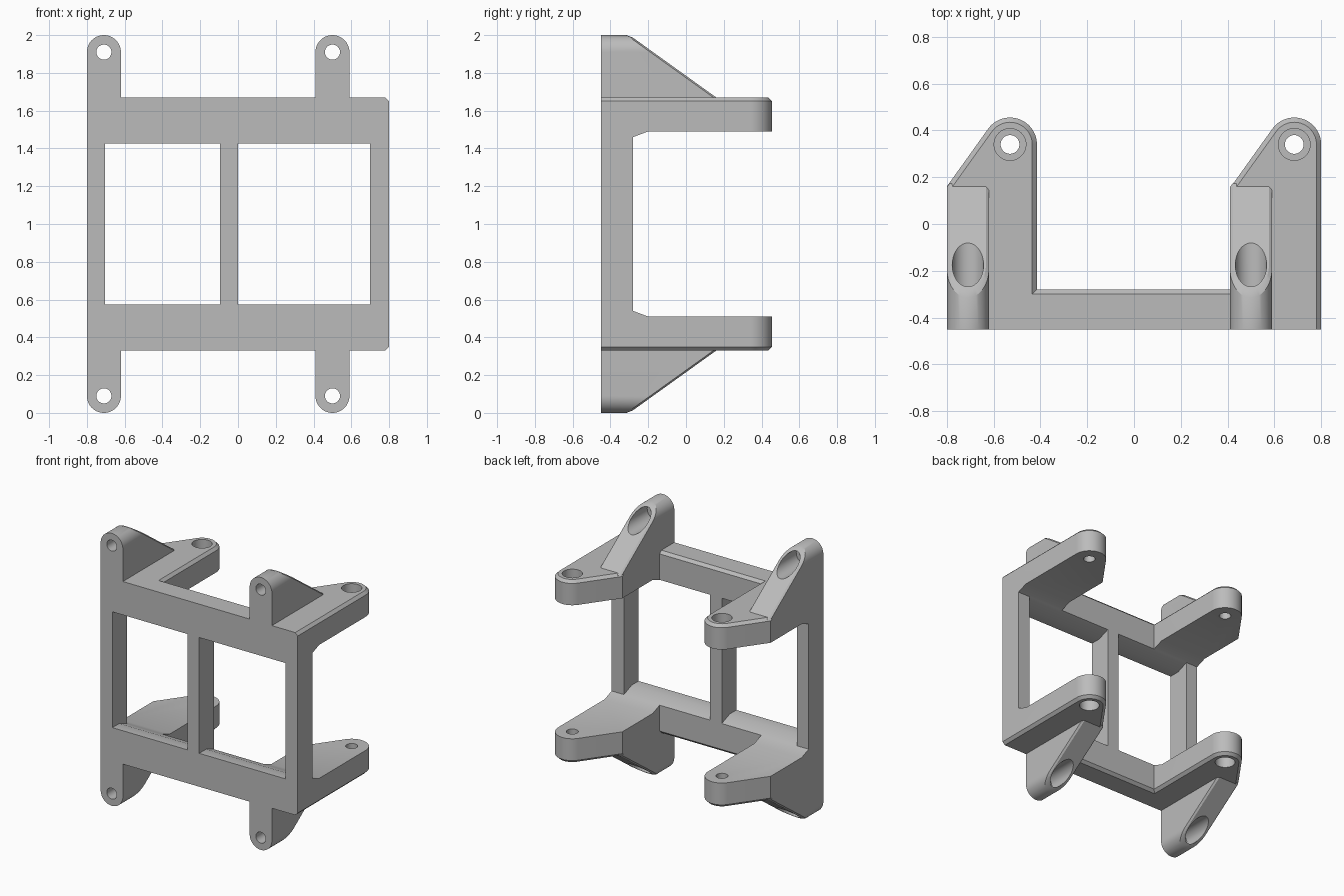
import bpy, bmesh
from math import sin, cos, pi, radians

if "Cube" in bpy.data.objects:
    bpy.data.objects.remove(bpy.data.objects["Cube"])

# Upper half is modelled around z = 0, then mirrored and lifted to z = 1
FRONT, BACK, TOP = -0.45, -0.28, 0.67
ARMS = [(-0.80, -0.415), (0.41, 0.80)]
BOSS_R, BOSS_Y = 0.115, 0.34
LUG_R, LUG_Z = 0.09, 0.91


def loft(name, rings):
    """Solid through matching rings of points, capped at both ends."""
    bm = bmesh.new()
    loops = [[bm.verts.new(p) for p in ring] for ring in rings]
    for a, b in zip(loops, loops[1:]):
        for i in range(len(a)):
            j = (i + 1) % len(a)
            bm.faces.new((a[i], a[j], b[j], b[i]))
    bm.faces.new(loops[0][::-1])
    bm.faces.new(loops[-1])
    bmesh.ops.recalc_face_normals(bm, faces=bm.faces)
    mesh = bpy.data.meshes.new(name)
    bm.to_mesh(mesh)
    bm.free()
    obj = bpy.data.objects.new(name, mesh)
    bpy.context.collection.objects.link(obj)
    return obj


def arc(cx, cy, r, start, end, n):
    angles = [radians(start + (end - start) * i / n) for i in range(n + 1)]
    return [(cx + r * cos(a), cy + r * sin(a)) for a in angles]


def side_prism(name, profile, x0, x1):
    return loft(name, [[(x, y, z) for y, z in profile] for x in (x0, x1)])


def box(name, x0, x1, z0, z1):
    return side_prism(name, [(FRONT, z0), (BACK, z0), (BACK, z1), (FRONT, z1)], x0, x1)


def cylinder(name, cu, cv, r, start, end, axis):
    circle = arc(cu, cv, r, 0, 360, 48)[:-1]
    return loft(name, [[(u, v, w) if axis == "z" else (u, w, v) for u, v in circle]
                       for w in (start, end)])


def arm_edge(x0, x1, d):
    """Rounded arm end with its slanted outer side, inset by d."""
    cx, slant = x1 - BOSS_R, 144.4
    nx, ny = cos(radians(slant)), sin(radians(slant))
    y = BOSS_Y + (BOSS_R - d - nx * (x0 - cx)) / ny
    return arc(cx, BOSS_Y, BOSS_R - d, 0, slant, 24) + [(x0, y)]


def u_outline(z, d):
    left, right = ARMS
    pts = [(left[0], FRONT), (right[1] - d, FRONT)] + arm_edge(*right, d)
    pts += [(right[0], BACK - d), (left[1] - d, BACK - d)] + arm_edge(*left, d)
    return [(x, y, z) for x, y in pts]


def lug_ring(cx, d, back):
    r = LUG_R - d
    pts = [(cx - r, 0.66), (cx + r, 0.66)] + arc(cx, LUG_Z, r, 0, 180, 24)
    return [(x, FRONT if back is None else -0.30 + (1 - z) * 1.394 - back, z)
            for x, z in pts]


# Rail with two arms, chamfered along the top edge
bracket = loft("bracket_frame", [u_outline(0.49, 0), u_outline(0.65, 0), u_outline(TOP, 0.02)])

# Rail underside and window posts
parts = [side_prism("rail_lip", [(FRONT, 0.425), (-0.37, 0.425), (BACK, 0.46),
                                 (BACK, 0.52), (FRONT, 0.52)], -0.8, 0.8)]
for x0, x1 in [(-0.80, -0.705), (-0.095, 0.0), (0.70, 0.80)]:
    parts.append(box("post", x0, x1, -0.2, 0.5))

# Gussets, sloping lugs and stepped screw holes
holes = []
for x0, x1 in ARMS:
    parts.append(side_prism("gusset", [(-0.32, 0.445), (BACK, 0.46), (-0.20, 0.49),
                                       (-0.20, 0.52), (-0.32, 0.52)], x0, x1))
    lug_x, boss_x = x0 + LUG_R, x1 - BOSS_R
    parts.append(loft("lug", [lug_ring(lug_x, 0, None), lug_ring(lug_x, 0, 0.015),
                              lug_ring(lug_x, 0.013, 0)]))
    holes += [cylinder("arm_hole", boss_x, BOSS_Y, 0.04, 0.4, 0.8, "z"),
              cylinder("arm_bore", boss_x, BOSS_Y, 0.068, 0.58, 0.8, "z"),
              cylinder("lug_hole", lug_x, LUG_Z, 0.04, -0.6, 0.3, "y"),
              cylinder("lug_bore", lug_x, LUG_Z, 0.067, -0.36, 0.3, "y")]

# Merge parts, drill holes, mirror to the lower half
for operation, group in (("UNION", parts), ("DIFFERENCE", holes)):
    for tool in group:
        mod = bracket.modifiers.new(tool.name, "BOOLEAN")
        mod.operation, mod.solver, mod.object = operation, "EXACT", tool
mirror = bracket.modifiers.new("mirror", "MIRROR")
mirror.use_axis = (False, False, True)
mirror.use_bisect_axis = (False, False, True)

graph = bpy.context.evaluated_depsgraph_get()
mesh = bpy.data.meshes.new_from_object(bracket.evaluated_get(graph))
bracket.modifiers.clear()
bracket.data = mesh
bracket.location.z = 1.0
for tool in parts + holes:
    bpy.data.objects.remove(tool)

# Single grey finish
grey = bpy.data.materials.new("plain_grey")
grey.use_nodes = True
colour = (0.5, 0.5, 0.5, 1)
grey.diffuse_color = colour
grey.node_tree.nodes["Principled BSDF"].inputs["Base Color"].default_value = colour
mesh.materials.clear()
mesh.materials.append(grey)

bpy.ops.object.select_all(action="DESELECT")
bracket.select_set(True)
bpy.context.view_layer.objects.active = bracket
bpy.ops.object.shade_smooth_by_angle(angle=radians(25))
